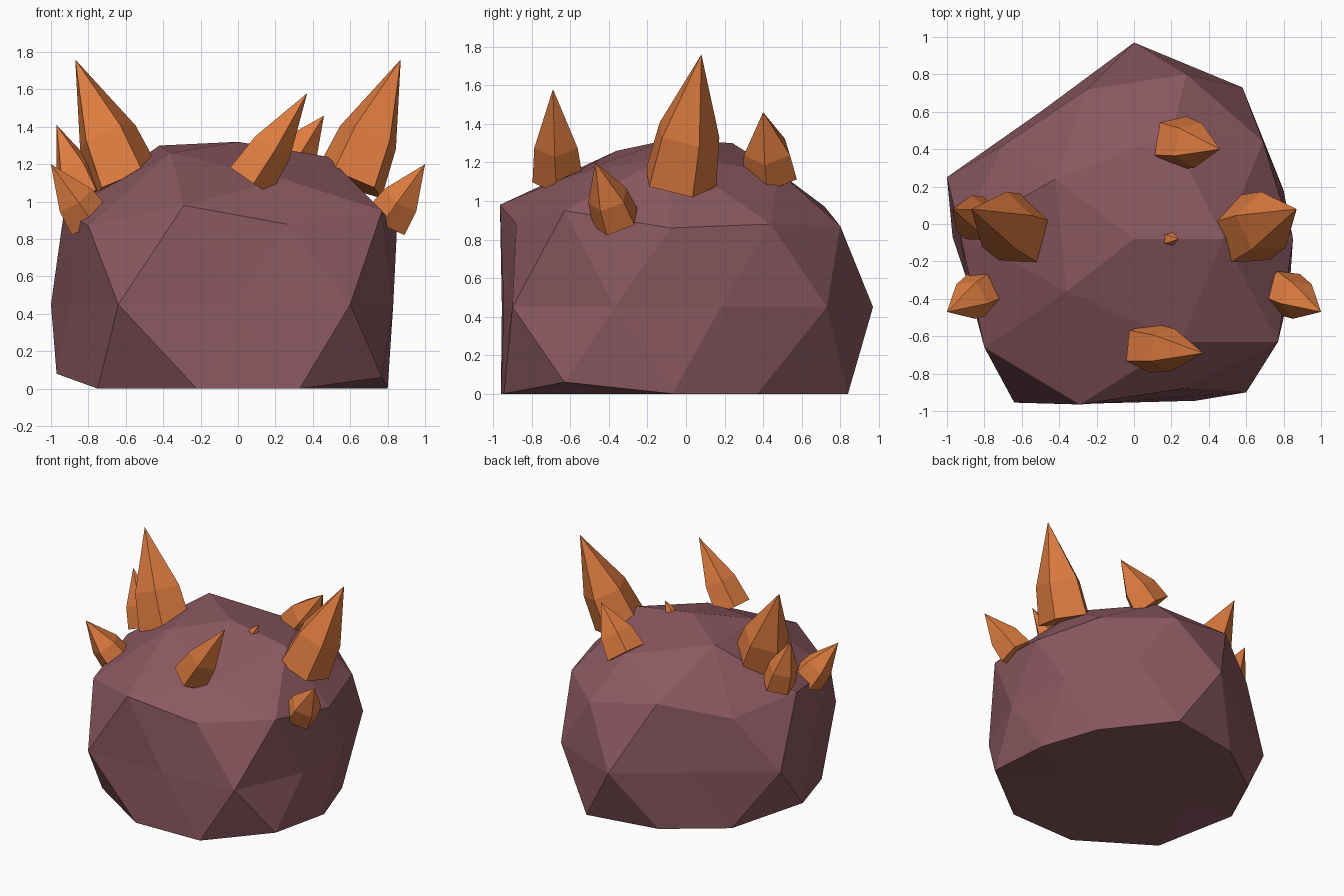
import bpy
import bmesh
from math import atan2, cos, sin, tau
from mathutils import Vector

default_cube = bpy.data.objects.get("Cube")
if default_cube:
    bpy.data.objects.remove(default_cube, do_unlink=True)


def make_material(name, colour):
    material = bpy.data.materials.new(name)
    material.use_nodes = True
    material.diffuse_color = (*colour, 1)
    shader = next(n for n in material.node_tree.nodes if n.type == "BSDF_PRINCIPLED")
    shader.inputs["Base Color"].default_value = (*colour, 1)
    shader.inputs["Roughness"].default_value = 0.9
    return material


def finish_object(name, bm, material):
    """Turn a bmesh into a flat-shaded object with one material."""
    bmesh.ops.recalc_face_normals(bm, faces=bm.faces)
    mesh = bpy.data.meshes.new(name)
    bm.to_mesh(mesh)
    bm.free()
    mesh.materials.append(material)
    obj = bpy.data.objects.new(name, mesh)
    bpy.context.collection.objects.link(obj)
    return obj


def angle_around(vert):
    """Angle about z, counted from just before the +x axis."""
    return (atan2(vert.co.y, vert.co.x) + 0.1) % tau


# Rings of the boulder from crown to ground, each counter-clockwise from +x
CROWN = [(.48, -.08, 1.24), (.2, .48, 1.15), (-.42, .24, 1.3),
         (-.36, -.36, 1.26), (.25, -.63, 1.12)]
SHOULDER = [(.85, -.08, .86), (.69, .44, .88), (.28, .8, .87), (-.25, .72, .97),
            (-.7, .42, .86), (-.93, -.05, .95), (-.8, -.66, .87),
            (-.29, -.965, .98), (.26, -.88, .88), (.77, -.63, .95)]
WAIST = [(.8, .18), (.58, .73), (0, .97), (-.5, .6), (-1, .25),
         (-.9, -.28), (-.64, -.955), (0, -.945), (.6, -.9), (.83, -.37)]
FOOT = [(.8, -.07), (.65, .37), (.28, .84), (-.28, .74), (-.7, .43),
        (-.97, -.07, .08), (-.75, -.62), (-.22, -.96), (.33, -.945),
        (.77, -.63, .06)]


def build_boulder(material):
    """Reshape a low-poly icosphere ring by ring and flatten its underside."""
    bm = bmesh.new()
    bmesh.ops.create_icosphere(bm, subdivisions=2, radius=1)
    verts = list(bm.verts)

    def reshape(low, high, points, level):
        ring = sorted((v for v in verts if low < start[v].z < high), key=angle_around)
        for vert, point in zip(ring, points):
            vert.co = point if len(point) > 2 else (*point, level)

    start = {v: v.co.copy() for v in verts}
    reshape(.95, 2, [(0, -.08, 1.32)], 0)
    reshape(.7, .95, CROWN, 0)
    reshape(.2, .7, SHOULDER, 0)
    reshape(-.2, .2, WAIST, .45)
    reshape(-.7, -.2, FOOT, 0)
    for vert in verts:
        if start[vert].z < -.7:
            vert.co.z = 0
    return finish_object("boulder_body", bm, material)


def build_spike(name, base, tip, radius, material, sides=5):
    """Faceted thorn: base ring, narrower middle ring and a point."""
    base, tip = Vector(base), Vector(tip)
    axis = (tip - base).normalized()
    lean = Vector((axis.x, axis.y, 0))
    out = (lean - axis * lean.dot(axis)).normalized()
    side = axis.cross(out)

    bm = bmesh.new()
    rings = []
    for height, width in ((0, radius), (.38, radius * .85)):
        centre = base.lerp(tip, height)
        rings.append([bm.verts.new(centre + (out * cos(tau * i / sides)
                                             + side * sin(tau * i / sides)) * width)
                      for i in range(sides)])
    point = bm.verts.new(tip)
    lower, upper = rings
    bm.faces.new(lower)
    for i in range(sides):
        j = (i + 1) % sides
        bm.faces.new((lower[i], lower[j], upper[j], upper[i]))
        bm.faces.new((upper[i], upper[j], point))
    return finish_object(name, bm, material)


rock = make_material("dusky_mauve_rock", (.26, .10, .12))
horn = make_material("burnt_orange_horn", (.73, .20, .05))

build_boulder(rock)

# Mirrored pairs of spikes
for label, s in (("left", 1), ("right", -1)):
    build_spike(f"{label}_large_spike", (s * .6, -.04, 1.1), (s * .87, .08, 1.76), .2, horn)
    build_spike(f"{label}_small_spike", (s * .8, -.36, .9), (s, -.47, 1.2), .13, horn)

# Single spikes
build_spike("front_spike", (.06, -.66, 1.12), (.37, -.69, 1.58), .14, horn)
build_spike("back_spike", (.22, .44, 1.14), (.46, .4, 1.46), .15, horn)
build_spike("right_side_spike", (-.82, .02, 1.02), (-.97, .08, 1.41), .13, horn)
build_spike("crown_stub", (.18, -.08, 1.26), (.24, -.08, 1.35), .04, horn)
